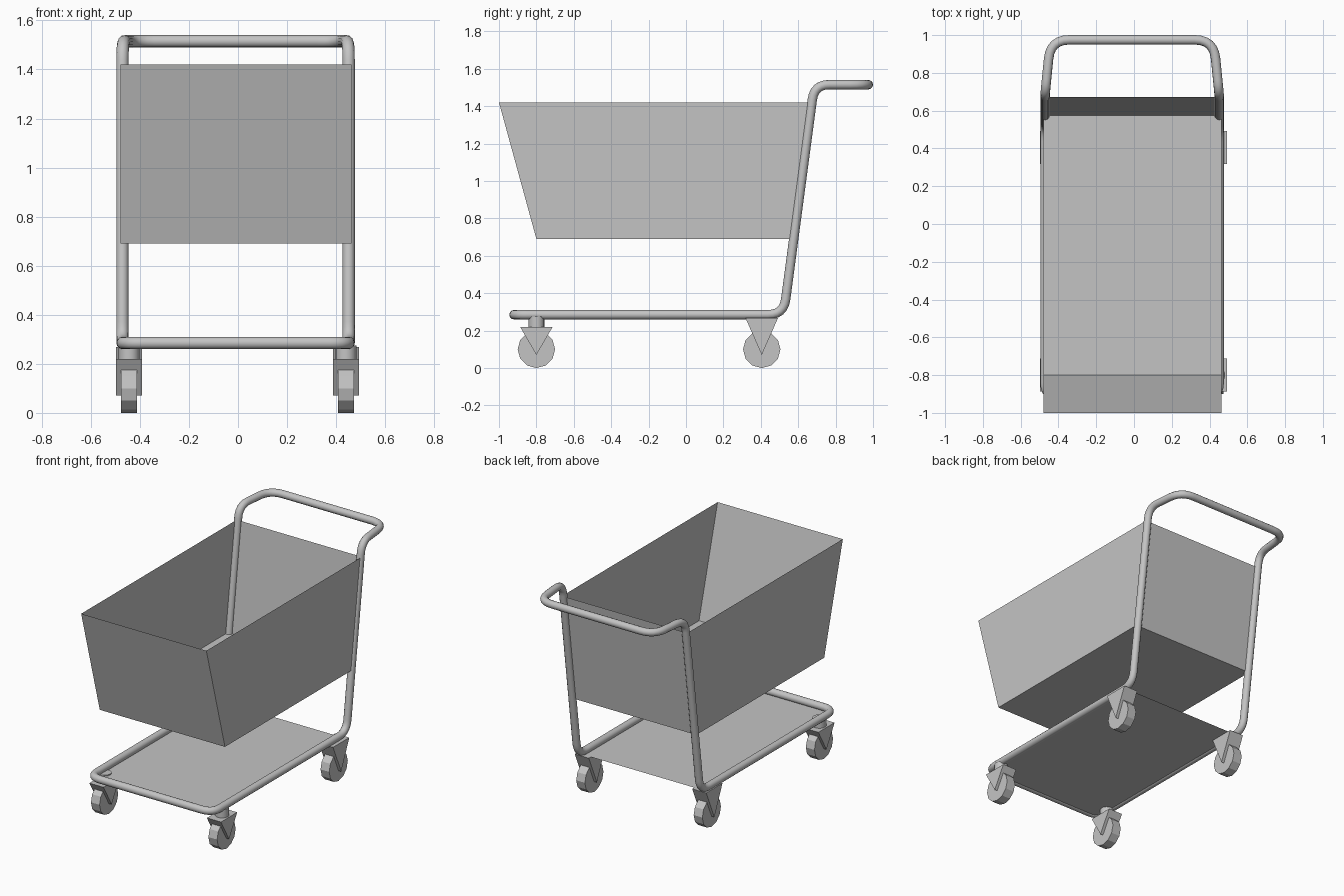
import bpy, bmesh, math
from mathutils import Vector

if "Cube" in bpy.data.objects:
    bpy.data.objects.remove(bpy.data.objects["Cube"], do_unlink=True)

grey = bpy.data.materials.new("steel grey")
grey.use_nodes = True
GREY = (0.55, 0.55, 0.55, 1)
grey.diffuse_color = GREY
grey.node_tree.nodes["Principled BSDF"].inputs["Base Color"].default_value = GREY

CX = -0.01          # centre line of the frame
HALF = 0.461        # half distance between the frame tubes
TUBE = 0.025


def mesh_object(name, bm):
    bmesh.ops.recalc_face_normals(bm, faces=bm.faces)
    mesh = bpy.data.meshes.new(name)
    bm.to_mesh(mesh)
    bm.free()
    mesh.materials.append(grey)
    obj = bpy.data.objects.new(name, mesh)
    bpy.context.collection.objects.link(obj)
    return obj


def prism(name, profile, x0, x1):
    """Extrude a (y, z) profile from x0 to x1."""
    bm = bmesh.new()
    face = bm.faces.new([bm.verts.new((x0, y, z)) for y, z in profile])
    new = bmesh.ops.extrude_face_region(bm, geom=[face])["geom"]
    bmesh.ops.translate(bm, vec=(x1 - x0, 0, 0),
                        verts=[v for v in new if isinstance(v, bmesh.types.BMVert)])
    return mesh_object(name, bm)


def cylinder(name, radius, depth, sides, location, along_x=False):
    bpy.ops.mesh.primitive_cylinder_add(
        vertices=sides, radius=radius, depth=depth, location=location,
        rotation=(0, math.pi / 2 if along_x else 0, 0))
    obj = bpy.context.object
    obj.name = name
    obj.data.materials.append(grey)
    return obj


def rounded(corners, steps=6):
    """Closed path with each (point, cut length) corner rounded."""
    path = []
    for i, (p, cut) in enumerate(corners):
        before, after = corners[i - 1][0], corners[(i + 1) % len(corners)][0]
        a = p + (before - p).normalized() * cut
        b = p + (after - p).normalized() * cut
        for s in range(steps + 1):
            t = s / steps
            path.append(a * (1 - t) ** 2 + p * (2 * t * (1 - t)) + b * t * t)
    return path


# Frame: one bent tube forming base loop, uprights and push handle
side = [((HALF, -0.92, 0.285), 0.08), ((HALF, 0.522, 0.285), 0.085),
        ((HALF, 0.686, 1.515), 0.08), ((0.432, 0.975, 1.515), 0.1)]
left = [(Vector((CX + x, y, z)), cut) for (x, y, z), cut in side]
right = [(Vector((CX - x, y, z)), cut) for (x, y, z), cut in reversed(side)]
path = rounded(left + right)

curve = bpy.data.curves.new("frame_tube", "CURVE")
curve.dimensions = "3D"
curve.bevel_depth = TUBE
curve.bevel_resolution = 4
spline = curve.splines.new("POLY")
spline.points.add(len(path) - 1)
for point, co in zip(spline.points, path):
    point.co = (*co, 1)
spline.use_cyclic_u = True
curve.materials.append(grey)
frame = bpy.data.objects.new("frame_tube", curve)
bpy.context.collection.objects.link(frame)
bpy.ops.object.select_all(action="DESELECT")
frame.select_set(True)
bpy.context.view_layer.objects.active = frame
bpy.ops.object.convert(target="MESH")
bpy.ops.object.shade_smooth_by_angle(angle=math.radians(40))

# Basket: open-topped sheet tub with slanted front and back
basket = prism("basket", [(-0.8, 0.69), (0.575, 0.69), (0.672, 1.42), (-1.0, 1.42)],
               -0.48, 0.462)
bm = bmesh.new()
bm.from_mesh(basket.data)
lid = [f for f in bm.faces if f.calc_center_median().z > 1.41]
bmesh.ops.delete(bm, geom=lid, context="FACES")
bm.to_mesh(basket.data)
bm.free()

# Lower tray: thin sheet with clipped front corners
bm = bmesh.new()
outline = [(HALF, 0.47), (HALF, -0.86), (HALF - 0.06, -0.92)]
outline += [(-x, y) for x, y in reversed(outline)]
bm.faces.new([bm.verts.new((CX + x, y, 0.268)) for x, y in outline])
mesh_object("lower_tray", bm)

# Casters: wheel and wedge fork at each corner, with a swivel stem in front
for end, y, top in (("front", -0.8, 0.22), ("rear", 0.405, 0.268)):
    for hand, x in (("left", 0.44), ("right", -0.444)):
        tag = f"{end}_{hand}"
        cylinder(f"{tag}_wheel", 0.1, 0.065, 12, (x, y, 0.1), along_x=True)
        prism(f"{tag}_fork", [(y - 0.087, top), (y, 0.07), (y + 0.087, top)],
              x - 0.053, x + 0.053)
        if end == "front":
            cylinder(f"{tag}_stem", 0.043, 0.06, 16, (x, y, 0.245))
            bpy.ops.object.shade_smooth_by_angle(angle=math.radians(40))
